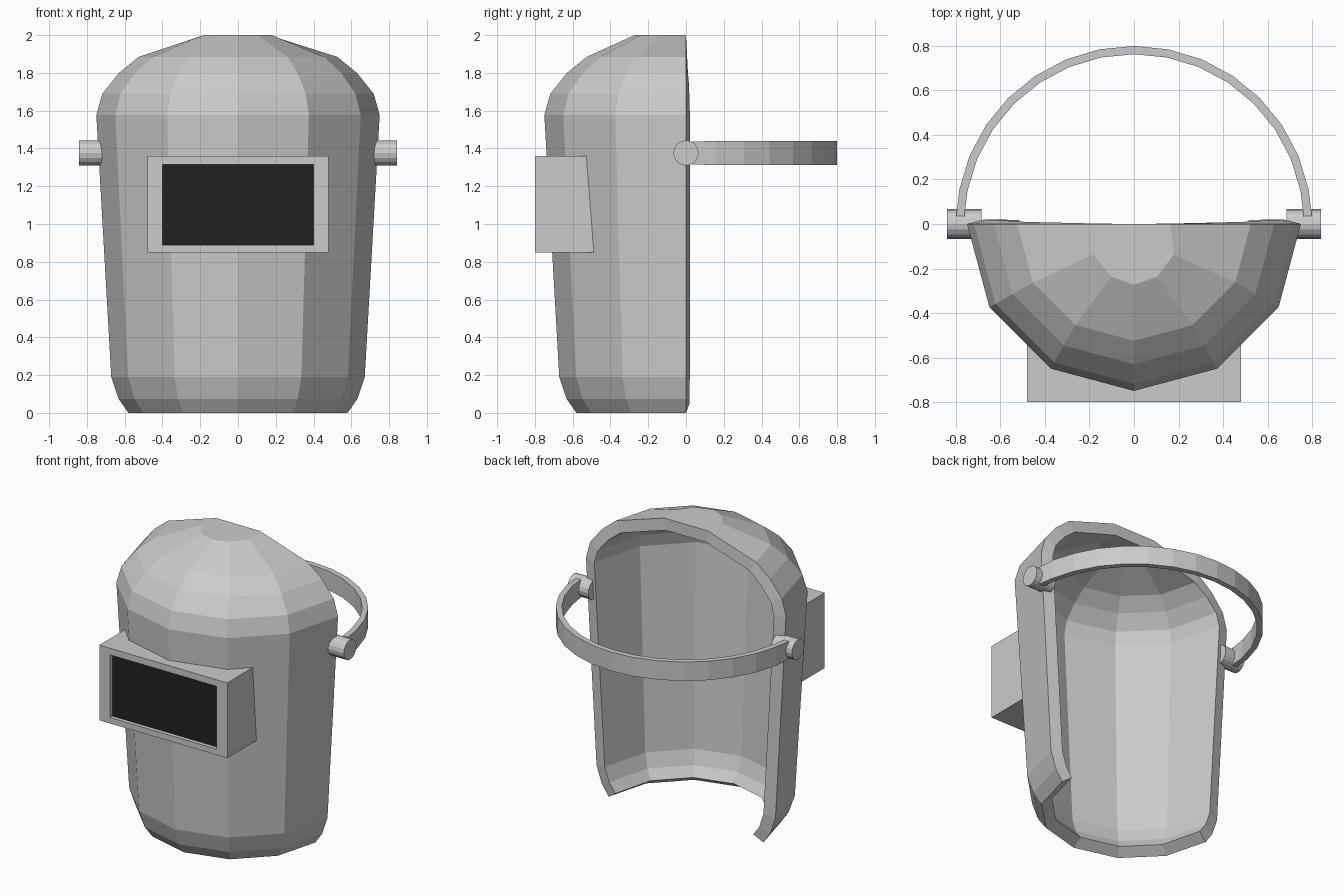
import bpy, bmesh
from math import sin, cos, pi, radians

if "Cube" in bpy.data.objects:
    bpy.data.objects.remove(bpy.data.objects["Cube"])


def make(name, verts, faces, color=None):
    me = bpy.data.meshes.new(name)
    me.from_pydata(verts, [], faces)
    bm = bmesh.new()
    bm.from_mesh(me)
    bmesh.ops.recalc_face_normals(bm, faces=bm.faces)
    bm.to_mesh(me)
    bm.free()
    ob = bpy.data.objects.new(name, me)
    bpy.context.collection.objects.link(ob)
    if color:
        mat = bpy.data.materials.new(name)
        mat.diffuse_color = color
        mat.use_nodes = True
        mat.node_tree.nodes["Principled BSDF"].inputs["Base Color"].default_value = mat.diffuse_color
        me.materials.append(mat)
    return ob


# Shell: half-turned profile (radius, z) with six facets, thickened inward
profile = [(.58, 0), (.632, .074), (.671, .19), (.75, 1.577), (.718, 1.69),
           (.63, 1.80), (.525, 1.885), (.273, 2.0)]
N = 6
verts, faces = [], []
for i, (r, z) in enumerate(profile):
    for j in range(N + 1):
        a = pi * j / N
        sx = 1.0
        if i == len(profile) - 1:               # crown is pinched sideways
            sx = .6 if j in (0, N) else .76
        verts.append((-r * cos(a) * sx, -r * sin(a), z))
for i in range(len(profile) - 1):
    for j in range(N):
        k = i * (N + 1) + j
        faces.append((k, k + 1, k + N + 2, k + N + 1))
verts.append((0, 0, 2))
top = (len(profile) - 1) * (N + 1)
faces += [(top + j, top + j + 1, len(verts) - 1) for j in range(N)]
shell = make("shell", verts, faces)
# make sure the front facets face outward
low = shell.data.polygons[2]
if low.normal.y > 0:
    shell.data.flip_normals()
mod = shell.modifiers.new("thickness", 'SOLIDIFY')
mod.thickness = .08
mod.offset = -1

# Visor box: hood whose back edge follows the shell, with a recessed window
X, Z0, Z1, Y = .48, .85, 1.36, -.80
WX, W0, W1, DEPTH = .40, .89, 1.315, .03


def rect(x, y, z0, z1):
    return [(-x, y, z0), (x, y, z0), (x, y, z1), (-x, y, z1)]


verts = rect(X, Y, Z0, Z1) + rect(WX, Y, W0, W1) + rect(WX, Y + DEPTH, W0, W1)
faces = []
for b in (0, 4):
    for j in range(4):
        n = (j + 1) % 4
        faces.append((b + j, b + n, b + 4 + n, b + 4 + j))
faces.append((8, 9, 10, 11))
for z in (Z0, Z1):
    r = .671 + (z - .19) / 1.387 * .079 - .02    # just under the shell surface
    yc = r * 1.366 - X
    verts += [(-X, -yc, z), (-r / 2, -r * .866, z), (0, -r, z),
              (r / 2, -r * .866, z), (X, -yc, z)]
faces += [(0, 1, 16, 15, 14, 13, 12), (3, 2, 21, 20, 19, 18, 17),
          (0, 3, 17, 12), (1, 2, 21, 16)]
faces += [(12 + j, 13 + j, 18 + j, 17 + j) for j in range(4)]
make("visor_box", verts, faces)

# Dark viewing glass
make("visor_glass", rect(WX, Y + DEPTH - .004, W0, W1), [(0, 1, 2, 3)],
     (.015, .015, .015, 1))

# Headband: half ring with a rectangular section
ZC, S = 1.376, 16
verts, faces = [], []
for j in range(S + 1):
    end = j in (0, S)
    a = pi * j / S + (radians(2.6) if j == 0 else -radians(2.6) if j == S else 0)
    h = .06 if end else .064
    for r, z in ((.80, -h), (.80, h), (.763, h), (.763, -h)):
        verts.append((r * cos(a), r * sin(a), ZC + z))
for j in range(S):
    for k in range(4):
        n = (k + 1) % 4
        faces.append((4 * j + k, 4 * j + n, 4 * j + 4 + n, 4 * j + 4 + k))
faces += [(0, 1, 2, 3), (4 * S, 4 * S + 1, 4 * S + 2, 4 * S + 3)]
make("headband", verts, faces)

# Pivot knobs on both sides
for side, name in ((-1, "pivot_knob_right"), (1, "pivot_knob_left")):
    bpy.ops.mesh.primitive_cylinder_add(vertices=16, radius=.067, depth=.155,
                                        location=(side * .763, 0, ZC),
                                        rotation=(0, pi / 2, 0))
    bpy.context.object.name = name
